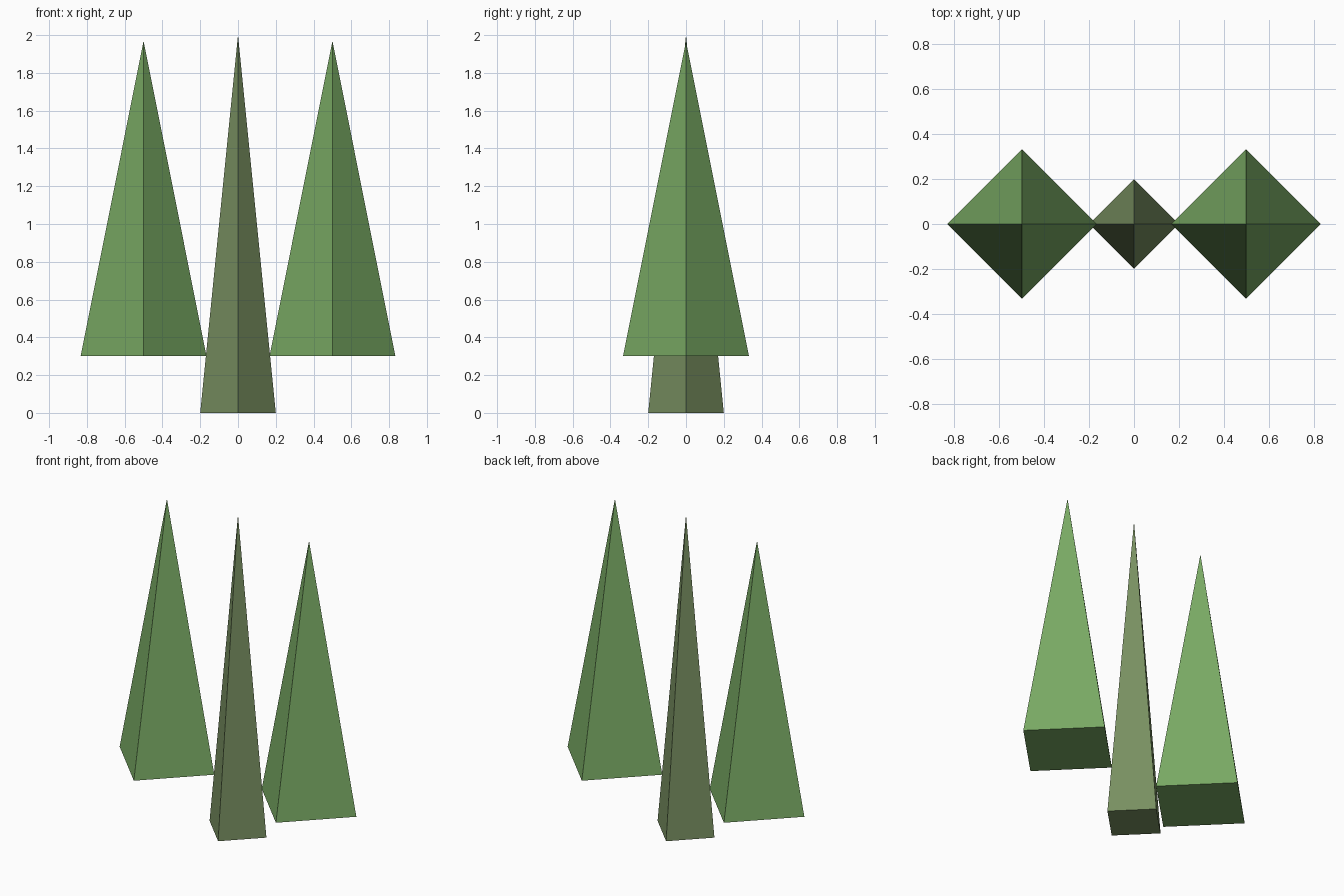
import bpy

if "Cube" in bpy.data.objects:
    bpy.data.objects.remove(bpy.data.objects["Cube"])


def material(name, rgb):
    m = bpy.data.materials.new(name)
    m.diffuse_color = (*rgb, 1.0)
    m.use_nodes = True
    m.node_tree.nodes["Principled BSDF"].inputs["Base Color"].default_value = m.diffuse_color
    return m


def spike(name, x, base, top, radius, mat):
    # four-sided pyramid with its corners on the x and y axes
    bpy.ops.mesh.primitive_cone_add(
        vertices=4, radius1=radius, radius2=0, depth=top - base,
        location=(x, 0, (base + top) / 2))
    ob = bpy.context.object
    ob.name = name
    ob.data.materials.append(mat)
    return ob


leaf_green = material("leaf green", (0.19, 0.40, 0.127))
olive = material("olive", (0.19, 0.28, 0.12))

# tall narrow spike in the middle, standing on the ground
spike("centre_spike", 0, 0, 2.0, 0.2, olive)

# wider raised spikes on both sides
for side, x in (("left", -0.5), ("right", 0.5)):
    spike(side + "_spike", x, 0.302, 1.968, 0.333, leaf_green)
